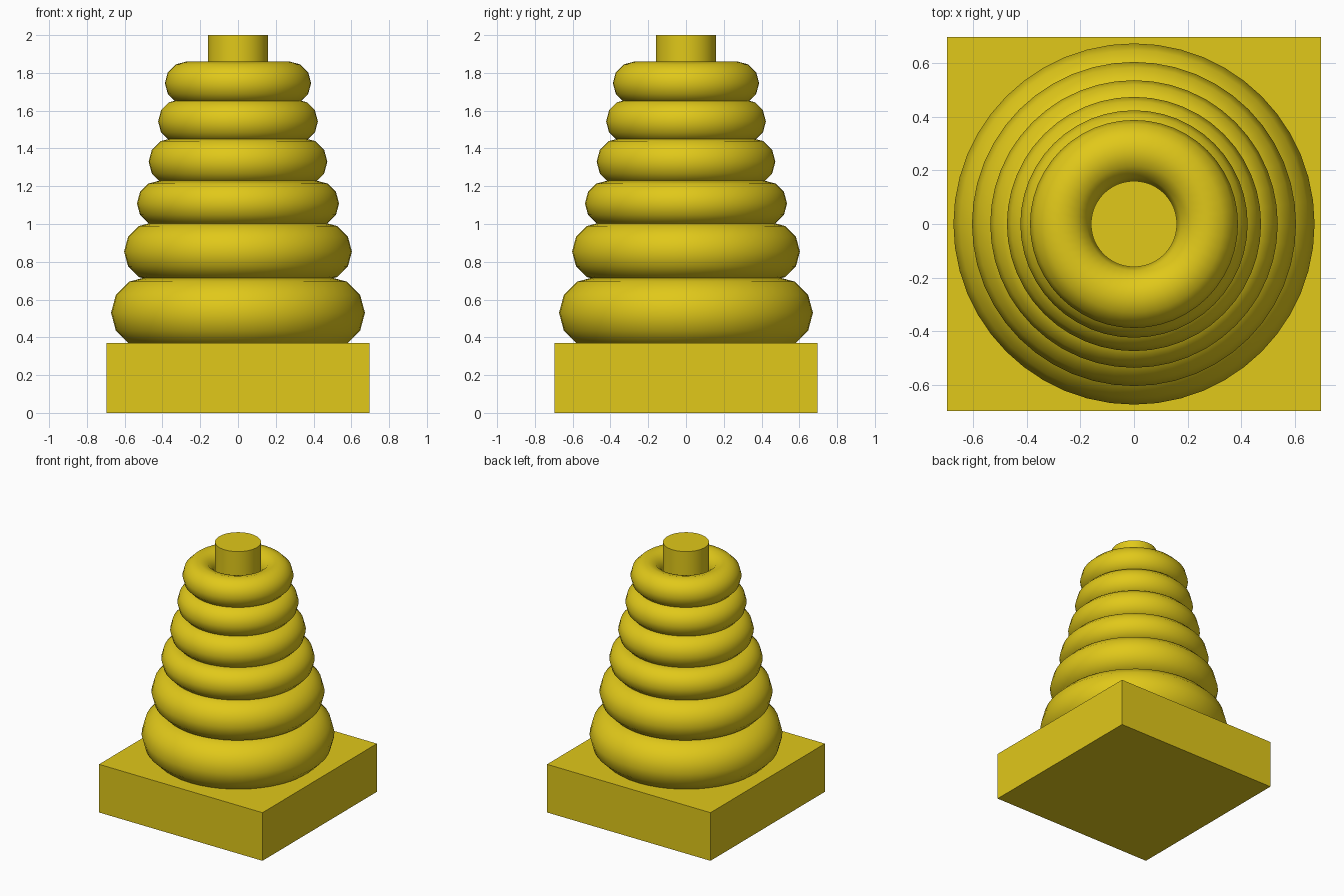
import bpy
from math import radians

if "Cube" in bpy.data.objects:
    bpy.data.objects.remove(bpy.data.objects["Cube"])

mat = bpy.data.materials.new("yellow")
mat.diffuse_color = (0.75, 0.58, 0.01, 1)
mat.use_nodes = True
mat.node_tree.nodes["Principled BSDF"].inputs["Base Color"].default_value = mat.diffuse_color


def finish(name, smooth=True):
    ob = bpy.context.object
    ob.name = name
    ob.data.materials.append(mat)
    if smooth:
        bpy.ops.object.shade_smooth_by_angle(angle=radians(40))
    return ob


# Square base
bpy.ops.mesh.primitive_cube_add(size=1, location=(0, 0, 0.185))
base = finish("base", smooth=False)
base.scale = (1.39, 1.39, 0.37)

# Centre peg
bpy.ops.mesh.primitive_cylinder_add(vertices=48, radius=0.16, depth=1.65,
                                    location=(0, 0, 1.175))
finish("peg")

# Stacked rings: (outer radius, tube radius, centre height), bottom to top
rings = [
    (0.672, 0.19, 0.53),
    (0.603, 0.156, 0.854),
    (0.535, 0.121, 1.109),
    (0.473, 0.125, 1.33),
    (0.423, 0.117, 1.543),
    (0.387, 0.114, 1.746),
]
for i, (outer, tube, z) in enumerate(rings, 1):
    bpy.ops.mesh.primitive_torus_add(major_radius=outer - tube, minor_radius=tube,
                                     major_segments=48, minor_segments=12,
                                     location=(0, 0, z))
    finish(f"ring_{i}")
